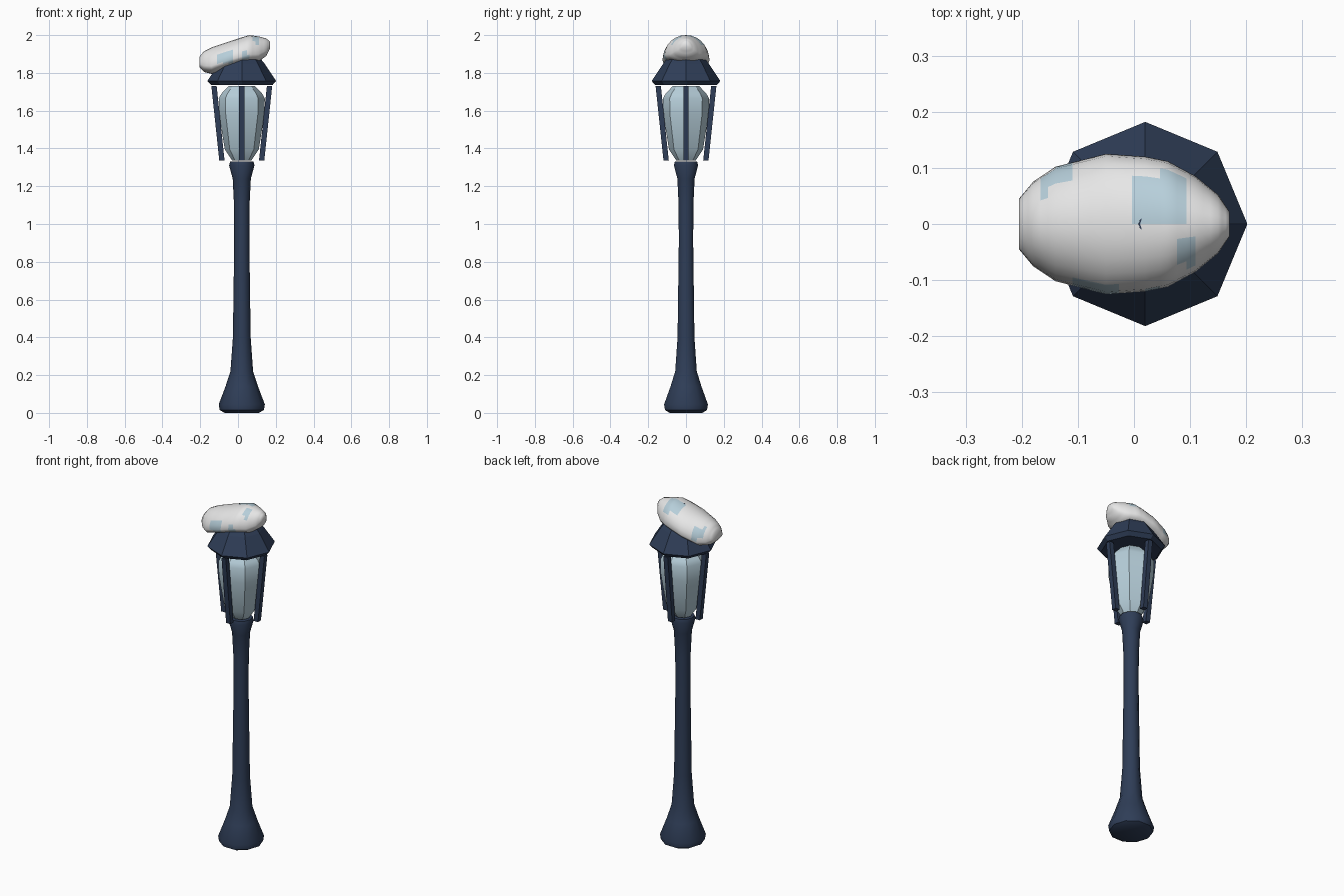
import bpy, bmesh
from math import cos, sin, pi, radians
from mathutils import Vector

cube = bpy.data.objects.get("Cube")
if cube:
    bpy.data.objects.remove(cube, do_unlink=True)

CX = 0.02  # lamp axis


def material(name, rgb):
    m = bpy.data.materials.new(name)
    m.use_nodes = True
    m.diffuse_color = (*rgb, 1)
    m.node_tree.nodes["Principled BSDF"].inputs["Base Color"].default_value = (*rgb, 1)
    return m


navy = material("navy metal", (0.028, 0.047, 0.095))
ice = material("pale blue ice", (0.47, 0.62, 0.7))
snow_white = material("snow white", (0.8, 0.8, 0.8))


def loft(name, rings, mats, smooth):
    """Skin a list of equal-length point rings and cap both ends."""
    bm = bmesh.new()
    loops = [[bm.verts.new(p) for p in ring] for ring in rings]
    n = len(loops[0])
    for a, b in zip(loops, loops[1:]):
        for i in range(n):
            j = (i + 1) % n
            bm.faces.new((a[i], a[j], b[j], b[i]))
    bm.faces.new(loops[0][::-1])
    bm.faces.new(loops[-1])
    bmesh.ops.recalc_face_normals(bm, faces=bm.faces)
    mesh = bpy.data.meshes.new(name)
    bm.to_mesh(mesh)
    bm.free()
    ob = bpy.data.objects.new(name, mesh)
    bpy.context.collection.objects.link(ob)
    for m in mats:
        mesh.materials.append(m)
    if smooth:
        bpy.ops.object.select_all(action="DESELECT")
        ob.select_set(True)
        bpy.context.view_layer.objects.active = ob
        bpy.ops.object.shade_smooth_by_angle(angle=radians(smooth))
    return ob


def turned(name, profile, mat, sides=8, smooth=0):
    """Turn a (radius, height) profile around the lamp axis."""
    rings = [[(CX + r * cos(2 * pi * i / sides), r * sin(2 * pi * i / sides), z)
              for i in range(sides)] for r, z in profile]
    return loft(name, rings, [mat], smooth)


# Pole with flared foot and collar
turned("pole", [(0.09, 0), (0.117, 0.015), (0.122, 0.045), (0.086, 0.14), (0.06, 0.22),
                (0.047, 0.4), (0.04, 0.9), (0.041, 1.1), (0.048, 1.24),
                (0.067, 1.31), (0.062, 1.33)], navy, 10, 50)

# Glass lantern body
turned("lantern_glass", [(0.05, 1.335), (0.09, 1.395), (0.12, 1.58), (0.122, 1.665),
                         (0.108, 1.69), (0.07, 1.73)], ice, 8, 30)

# Roof with skirt, cone and tip
turned("lantern_roof", [(0.162, 1.735), (0.182, 1.757), (0.12, 1.85), (0.07, 1.91),
                        (0.018, 1.965), (0.012, 1.985)], navy)

# Four leaning posts around the glass
for k, side in enumerate(("left", "back", "right", "front")):
    out = Vector((cos(k * pi / 2), sin(k * pi / 2), 0))
    across = Vector((-out.y, out.x, 0))
    rings = []
    for r, z in ((0.105, 1.335), (0.147, 1.73)):
        c = Vector((CX, 0, z)) + out * r
        rings.append([c + out * 0.014 * u + across * 0.014 * v
                      for u, v in ((-1, -1), (1, -1), (1, 1), (-1, 1))])
    loft(side + "_post", rings, [navy], 0)

# Snow cap: stations along x as (x, low z, high z, half width)
stations = [(-0.205, 1.83, 1.885, 0.045), (-0.18, 1.805, 1.915, 0.075),
            (-0.14, 1.795, 1.935, 0.102), (-0.05, 1.825, 1.965, 0.125),
            (0.02, 1.845, 1.988, 0.12), (0.06, 1.853, 2.0, 0.112),
            (0.11, 1.86, 1.993, 0.085), (0.15, 1.89, 1.982, 0.052), (0.17, 1.93, 1.965, 0.022)]
fine = []
for a, b in zip(stations, stations[1:]):
    fine += [[p + (q - p) * t / 3 for p, q in zip(a, b)] for t in range(3)]
fine.append(stations[-1])

SEG = 24
rings = []
for x, low, high, w in fine:
    waist = low + 0.3 * (high - low)  # widest point sits low
    ring = []
    for i in range(SEG):
        s, c = sin(2 * pi * i / SEG), cos(2 * pi * i / SEG)
        ring.append((x, w * c, waist + s * ((high - waist) if s > 0 else (waist - low))))
    rings.append(ring)
snow = loft("snow_cap", rings, [snow_white, ice], 60)

# Icy patches as (centre, half size)
patches = [((0.045, 0.04, 1.98), (0.055, 0.05, 0.04)),
           ((0.09, -0.045, 1.95), (0.018, 0.03, 0.04)),
           ((-0.07, -0.1, 1.88), (0.045, 0.035, 0.03)),
           ((0.04, -0.1, 1.89), (0.025, 0.03, 0.018)),
           ((-0.14, 0.08, 1.88), (0.03, 0.03, 0.03))]
for face in snow.data.polygons:
    for centre, half in patches:
        if all(abs(face.center[k] - centre[k]) < half[k] for k in range(3)):
            face.material_index = 1
